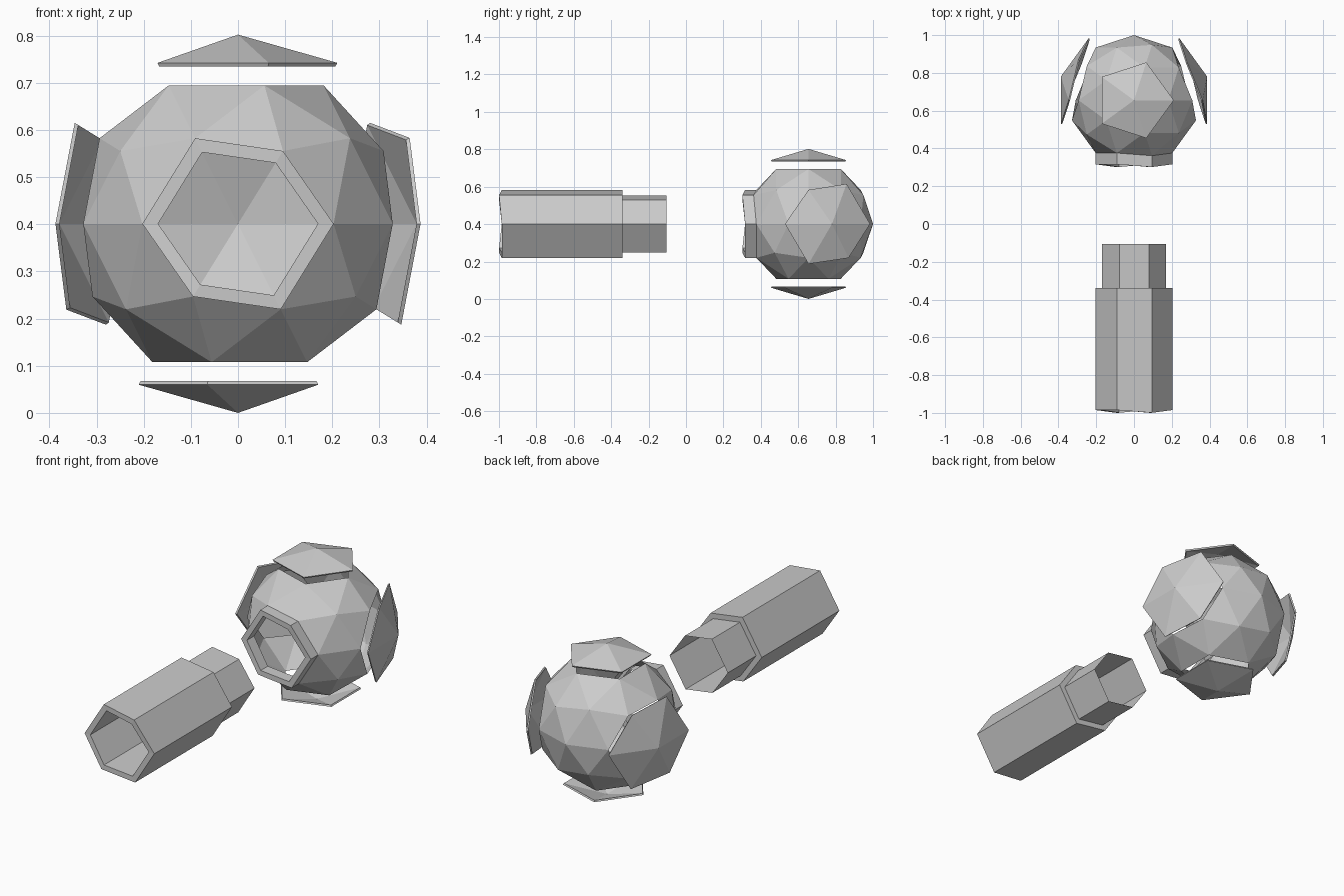
import bpy, bmesh, math
from mathutils import Vector

if "Cube" in bpy.data.objects:
    bpy.data.objects.remove(bpy.data.objects["Cube"])

R = 0.345                                # shell radius
C = Vector((0, 0.655, 0.401))            # shell centre
SIDE = math.radians(18)
FRONT = Vector((0, -1, 0))
CAPS = {
    "top_panel": (Vector((0, 0, 1)), 0.401),
    "bottom_panel": (Vector((0, 0, -1)), 0.401),
    "right_panel": (Vector((math.cos(SIDE), math.sin(SIDE), 0)), 0.407),
    "left_panel": (Vector((-math.cos(SIDE), math.sin(SIDE), 0)), 0.407),
}


def ico():
    bm = bmesh.new()
    bmesh.ops.create_icosphere(bm, subdivisions=2, radius=1)
    return bm


def nearest(bm, d):
    return max(bm.verts, key=lambda v: v.co.dot(d))


def finish(name, bm, loc=(0, 0, 0)):
    me = bpy.data.meshes.new(name)
    bm.to_mesh(me)
    bm.free()
    ob = bpy.data.objects.new(name, me)
    ob.location = loc
    bpy.context.collection.objects.link(ob)
    return ob


# Faceted ball shell, with openings under the panels and at the front
bm = ico()
holes = [nearest(bm, d) for d, _ in CAPS.values()] + [nearest(bm, FRONT)]
bmesh.ops.delete(bm, geom=holes, context='VERTS')
bmesh.ops.scale(bm, vec=(R, R, R), verts=bm.verts)
finish("ball_shell", bm, C)

# Floating panels, thin slices of a larger ball
for name, (d, r) in CAPS.items():
    bm = ico()
    keep = set(nearest(bm, d).link_faces)
    bmesh.ops.delete(bm, geom=[f for f in bm.faces if f not in keep], context='FACES')
    edge = [e for e in bm.edges if e.is_boundary]
    dup = bmesh.ops.duplicate(bm, geom=bm.verts[:] + bm.edges[:] + bm.faces[:])
    inner = [g for g in dup["geom"] if isinstance(g, bmesh.types.BMVert)]
    inner_edge = [g for g in dup["geom"] if isinstance(g, bmesh.types.BMEdge) and g.is_boundary]
    bmesh.ops.scale(bm, vec=[1 - 0.009 / r] * 3, verts=inner)
    bmesh.ops.bridge_loops(bm, edges=edge + inner_edge)
    bmesh.ops.scale(bm, vec=(r, r, r), verts=bm.verts)
    bmesh.ops.recalc_face_normals(bm, faces=bm.faces)
    finish(name, bm, C)

# Hexagon outline of the front opening, in order around the y axis
bm = ico()
v0 = nearest(bm, FRONT)
HEX = sorted((e.other_vert(v0).co * R for e in v0.link_edges),
             key=lambda p: math.atan2(p.z, p.x))
bm.free()


def hex_tube(name, rings):
    """rings: (scale, y, bulge) sections joined in order."""
    bm = bmesh.new()
    prev = None
    for s, y, bulge in rings:
        ring = [bm.verts.new((p.x * s, y + bulge * (p.y + 0.809 * R), C.z + p.z * s))
                for p in HEX]
        if prev:
            for i in range(6):
                j = (i + 1) % 6
                bm.faces.new((prev[i], prev[j], ring[j], ring[i]))
        prev = ring
    bmesh.ops.recalc_face_normals(bm, faces=bm.faces)
    finish(name, bm)


IN = 0.836
yb = C.y - 0.809 * R
# Collar around the ball opening
hex_tube("collar", [(1, yb, 1), (1, yb - 0.06, 1), (IN, yb - 0.06, 1), (IN, yb, 1)])
# Hollow barrel with a narrower open spigot at the rear
hex_tube("barrel", [(IN, -0.34, 0), (1, -0.34, 0), (1, -0.985, 1),
                    (IN, -0.985, 1), (IN, -0.105, 0)])
